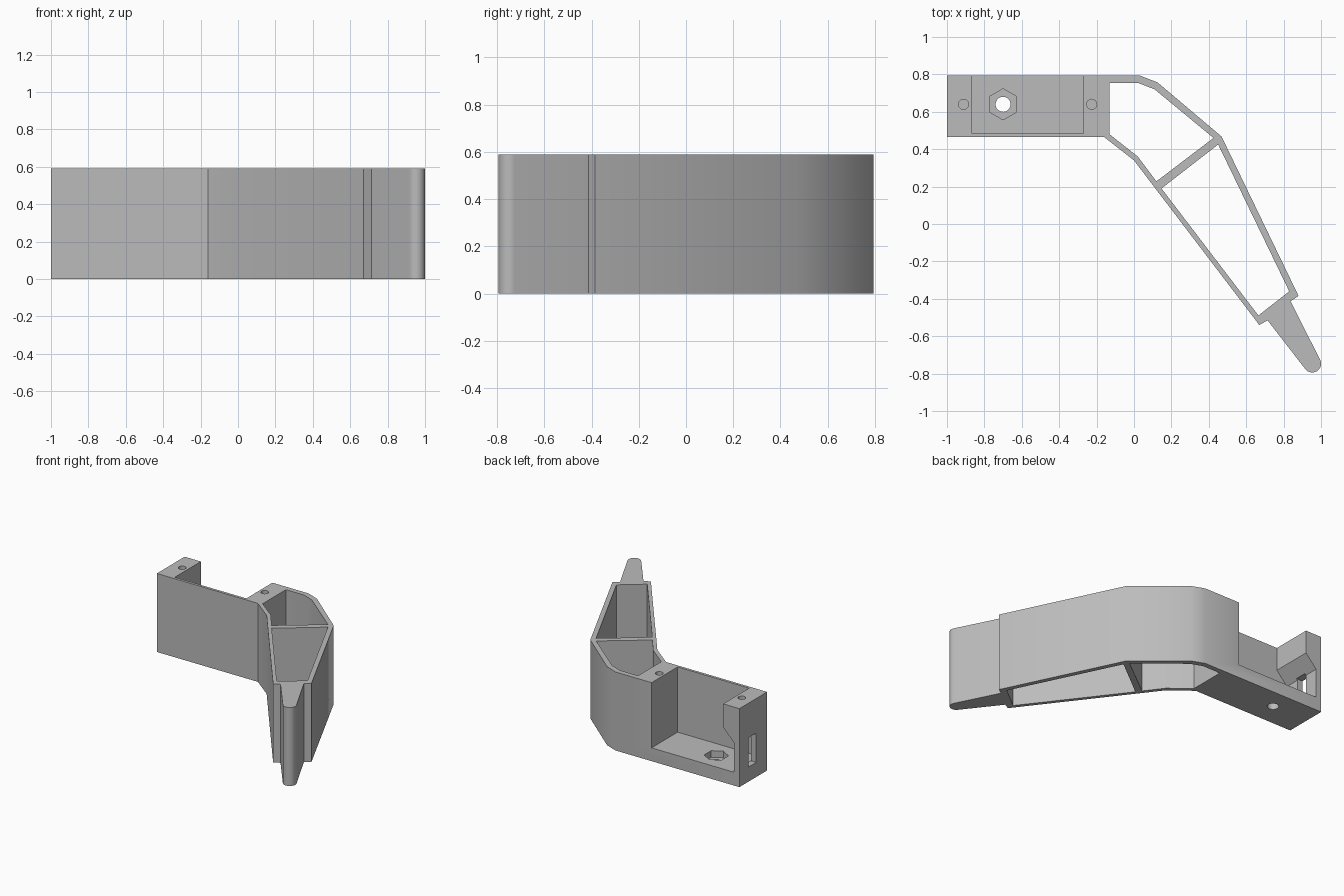
import bpy, bmesh
from math import cos, sin, radians

if "Cube" in bpy.data.objects:
    bpy.data.objects.remove(bpy.data.objects["Cube"])

grey = bpy.data.materials.new("plain_grey")
grey.use_nodes = True
colour = (0.5, 0.5, 0.5, 1)
grey.diffuse_color = colour
grey.node_tree.nodes["Principled BSDF"].inputs["Base Color"].default_value = colour

HEIGHT = 0.59
BACK = 0.794
HOLE_Y = 0.64


def prism(name, profile, low, high, axis="z"):
    """Extrude a 2D profile along z (profile xy) or along y (profile xz)."""
    def place(u, v, w):
        return (u, v, w) if axis == "z" else (u, w, v)
    bm = bmesh.new()
    face = bm.faces.new([bm.verts.new(place(u, v, low)) for u, v in profile])
    top = bmesh.ops.extrude_face_region(bm, geom=[face])["geom"]
    shift = place(0, 0, high - low)
    bmesh.ops.translate(bm, vec=shift, verts=[g for g in top if isinstance(g, bmesh.types.BMVert)])
    bmesh.ops.recalc_face_normals(bm, faces=bm.faces)
    mesh = bpy.data.meshes.new(name)
    bm.to_mesh(mesh)
    bm.free()
    mesh.materials.append(grey)
    obj = bpy.data.objects.new(name, mesh)
    bpy.context.collection.objects.link(obj)
    return obj


def arc(x, y, r, start, end, steps):
    angles = [radians(start + (end - start) * i / steps) for i in range(steps + 1)]
    return [(x + r * cos(a), y + r * sin(a)) for a in angles]


def ring(x, y, r, sides, turn=0):
    return arc(x, y, r, turn, turn + 360, sides)[:-1]


def rect(x0, x1, y0, y1):
    return [(x0, y0), (x1, y0), (x1, y1), (x0, y1)]


# Outer silhouette: mounting block, bent arm and rounded finger tip
outline = [(-1, 0.465), (-1, BACK), (0.03, BACK), (0.126, 0.757), (0.468, 0.468),
           (0.88, -0.385), (0.837, -0.413)]
outline += arc(0.953, -0.747, 0.047, 26, -144, 14)
outline += [(0.714, -0.515), (0.67, -0.54), (0, 0.34), (-0.16, 0.465)]
bracket = prism("bracket_arm", outline, 0, HEIGHT)

# Openings of the hollow arm, with a cross brace left between them
upper_cell = [(-0.13, 0.755), (0.02, 0.755), (0.11, 0.72), (0.425, 0.46),
              (0.12, 0.228), (0.02, 0.361), (-0.13, 0.479)]
lower_cell = [(0.45, 0.425), (0.83, -0.36), (0.665, -0.489), (0.147, 0.19)]

# Side profile of the motor pocket, undercut into the end post
pocket = [(-0.27, 0.1), (-0.27, 0.7), (-0.865, 0.7), (-0.865, 0.415),
          (-0.955, 0.32), (-0.955, 0.1)]

cutters = [
    prism("upper_cell_cutter", upper_cell, -0.1, 0.7),
    prism("lower_cell_cutter", lower_cell, -0.1, 0.7),
    prism("pocket_cutter", pocket, 0.485, 0.9, axis="y"),
    prism("cable_slot_cutter", rect(-1.1, -0.9, 0.595, 0.685), 0.11, 0.33),
    prism("nut_recess_cutter", ring(-0.7, HOLE_Y, 0.083, 6, 30), 0.05, 0.2),
    prism("bolt_hole_cutter", ring(-0.7, HOLE_Y, 0.04, 32), -0.1, 0.2),
]
for x in (-0.912, -0.226):
    cutters.append(prism("screw_hole_cutter", ring(x, HOLE_Y, 0.027, 24), 0.4, 0.7))

# Cut every opening, then remove the cutters
bpy.context.view_layer.objects.active = bracket
for cutter in cutters:
    cutter.hide_render = True
    mod = bracket.modifiers.new("cut", "BOOLEAN")
    mod.operation = "DIFFERENCE"
    mod.solver = "EXACT"
    mod.object = cutter
    bpy.ops.object.modifier_apply(modifier=mod.name)
    bpy.data.objects.remove(cutter)

for obj in bpy.context.selected_objects:
    obj.select_set(False)
bracket.select_set(True)
bpy.ops.object.shade_smooth_by_angle(angle=radians(30))
